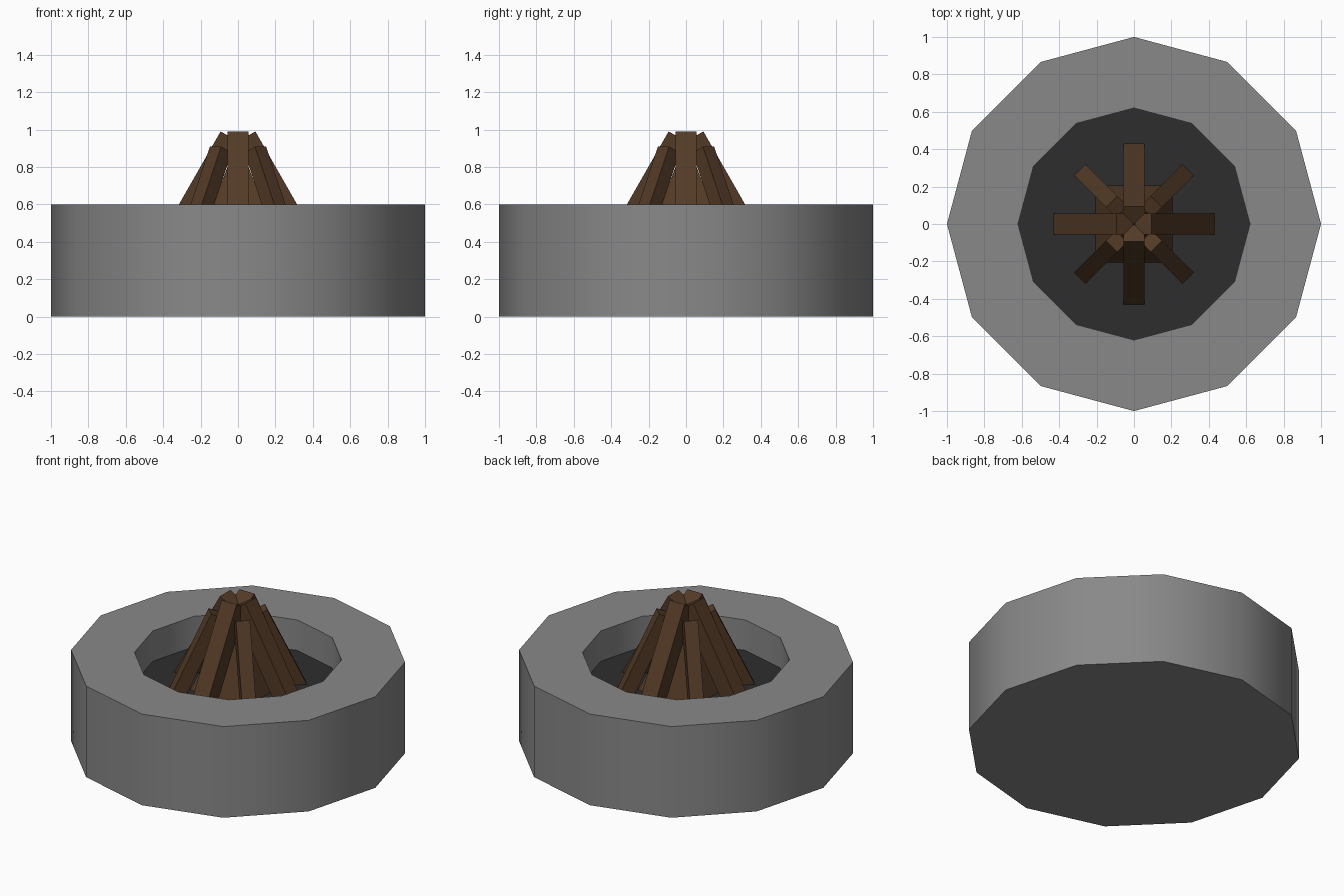
import bpy, bmesh, math
from mathutils import Vector

if "Cube" in bpy.data.objects:
    bpy.data.objects.remove(bpy.data.objects["Cube"])

SIDES, FLOOR = 12, 0.40

def material(name, rgb):
    m = bpy.data.materials.new(name)
    m.diffuse_color = (*rgb, 1)
    m.use_nodes = True
    m.node_tree.nodes["Principled BSDF"].inputs["Base Color"].default_value = m.diffuse_color
    return m

stone = material("grey stone", (0.25, 0.25, 0.25))
ash = material("dark ash", (0.027, 0.027, 0.027))
wood = material("brown wood", (0.085, 0.042, 0.019))

def add_object(name, bm, mats, smooth=False):
    bmesh.ops.recalc_face_normals(bm, faces=bm.faces)
    me = bpy.data.meshes.new(name)
    bm.to_mesh(me)
    bm.free()
    for m in mats:
        me.materials.append(m)
    ob = bpy.data.objects.new(name, me)
    bpy.context.collection.objects.link(ob)
    if smooth:
        bpy.ops.object.select_all(action='DESELECT')
        bpy.context.view_layer.objects.active = ob
        ob.select_set(True)
        bpy.ops.object.shade_smooth_by_angle(angle=math.radians(40))
    return ob

# Stone ring with an ash floor: closed stack of 12-sided loops
bm = bmesh.new()
profile = [(1.0, 0.0), (1.0, 0.6), (0.62, 0.6), (0.62, FLOOR)]
loops = [[bm.verts.new((r * math.cos(i * math.tau / SIDES),
                        r * math.sin(i * math.tau / SIDES), z))
          for i in range(SIDES)] for r, z in profile]
for a, b in zip(loops, loops[1:]):
    for i in range(SIDES):
        j = (i + 1) % SIDES
        bm.faces.new((a[i], a[j], b[j], b[i]))
bm.faces.new(loops[0])
bm.faces.new(loops[-1]).material_index = 1
add_object("fire_pit_ring", bm, [stone, ash], smooth=True)

# Leaning square log, placed by its outer bottom and outer top edges
def log(name, angle, width, bottom, top):
    radial = Vector((math.cos(angle), math.sin(angle), 0))
    side = Vector((-radial.y, radial.x, 0)) * width / 2
    up = Vector((0, 0, 1))
    lo = radial * bottom[0] + up * bottom[1]
    hi = radial * top[0] + up * top[1]
    inward = side.normalized().cross((hi - lo).normalized()) * -width
    bm = bmesh.new()
    for end in (lo, hi):
        for s in (-1, 1):
            for k in (0, 1):
                bm.verts.new(end + side * s + inward * k)
    bmesh.ops.convex_hull(bm, input=bm.verts)
    bmesh.ops.dissolve_limit(bm, angle_limit=0.02, verts=bm.verts, edges=bm.edges)
    add_object(name, bm, [wood])

for i in range(4):
    log(f"large_log_{i + 1}", i * math.pi / 2, 0.11, (0.43, FLOOR), (0.093, 0.99))
    log(f"small_log_{i + 1}", (i + 0.5) * math.pi / 2, 0.085, (0.41, FLOOR), (0.17, 0.91))

# Kindling pyramid in the middle
bm = bmesh.new()
base = [bm.verts.new((x, y, FLOOR - 0.01))
        for x, y in ((-.21, -.21), (.21, -.21), (.21, .21), (-.21, .21))]
tip = bm.verts.new((0, 0, 0.95))
bm.faces.new(base)
for i in range(4):
    bm.faces.new((base[i], base[(i + 1) % 4], tip))
add_object("kindling_core", bm, [wood])
